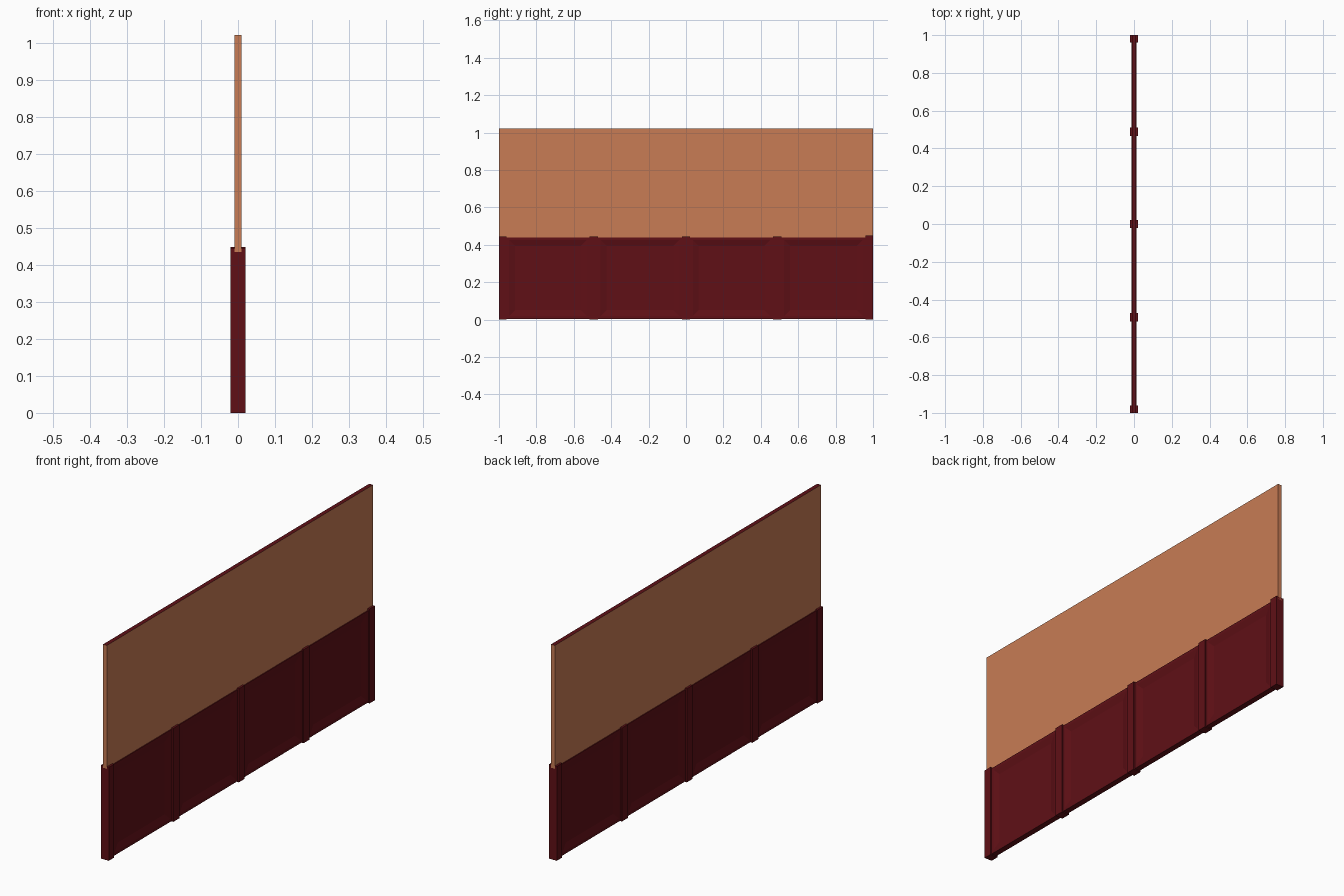
import bpy, bmesh
from mathutils import Vector

if "Cube" in bpy.data.objects:
    bpy.data.objects.remove(bpy.data.objects["Cube"])


def material(name, rgb):
    m = bpy.data.materials.new(name)
    m.diffuse_color = (*rgb, 1)
    m.use_nodes = True
    m.node_tree.nodes["Principled BSDF"].inputs["Base Color"].default_value = m.diffuse_color
    return m


maroon = material("maroon_wood", (0.115, 0.005, 0.008))
orange = material("orange_board", (0.58, 0.2, 0.09))


def finish(name, bm, *mats):
    me = bpy.data.meshes.new(name)
    bm.to_mesh(me)
    bm.free()
    for m in mats:
        me.materials.append(m)
    ob = bpy.data.objects.new(name, me)
    bpy.context.collection.objects.link(ob)
    return ob


def box(half_x, y0, y1, z0, z1):
    bm = bmesh.new()
    bmesh.ops.create_cube(bm, size=1)
    for v in bm.verts:
        v.co = Vector((v.co.x * 2 * half_x,
                       (y0 + y1) / 2 + v.co.y * (y1 - y0),
                       (z0 + z1) / 2 + v.co.z * (z1 - z0)))
    bm.normal_update()
    return bm


# Upper board with a maroon top edge
bm = box(0.01, -1, 1, 0.435, 1.022)
for f in bm.faces:
    if f.normal.z > 0.9:
        f.material_index = 1
finish("upper_board", bm, orange, maroon)

# Five posts, the last one slightly taller
posts = [(-1, -0.96), (-0.515, -0.47), (-0.022, 0.022), (0.465, 0.51), (0.96, 1)]
for i, (y0, y1) in enumerate(posts):
    top = 0.449 if i == 4 else 0.445
    finish(f"post_{i + 1}", box(0.02, y0, y1, 0, top), maroon)

# Four panels with a flat frame and a sloped recess on both sides
for i in range(4):
    bm = box(0.014, posts[i][1], posts[i + 1][0], 0.004, 0.44)
    sides = [f for f in bm.faces if abs(f.normal.x) > 0.9]
    for f in sides:
        bmesh.ops.inset_region(bm, faces=[f], thickness=0.02)
        bmesh.ops.inset_region(bm, faces=[f], thickness=0.045)
        for v in f.verts:
            v.co.x *= 0.45
    finish(f"panel_{i + 1}", bm, maroon)
